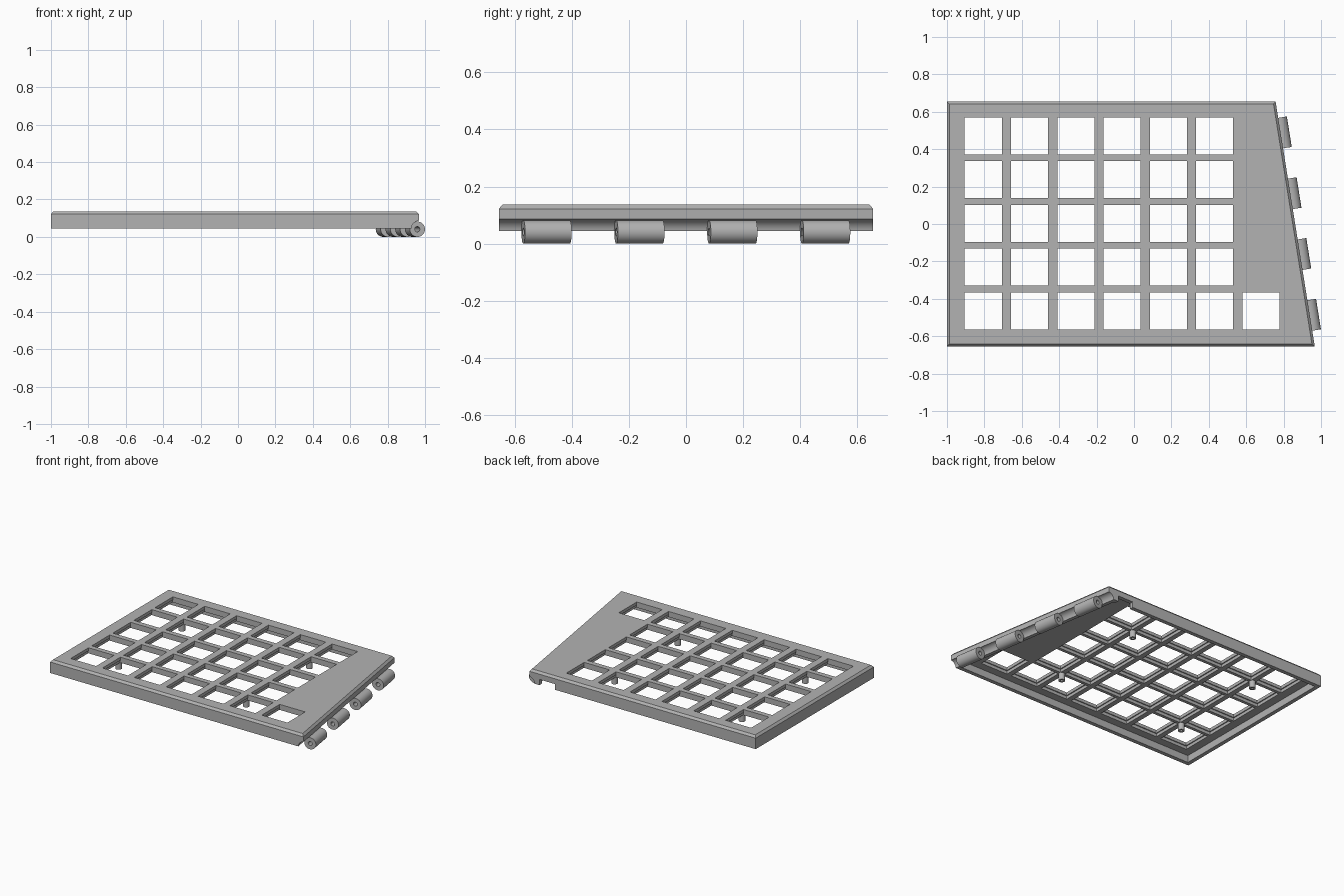
import bpy, bmesh, math
from mathutils import Matrix, Vector

if "Cube" in bpy.data.objects:
    bpy.data.objects.remove(bpy.data.objects["Cube"])

grey = bpy.data.materials.new("mid grey")
grey.use_nodes = True
grey.diffuse_color = (0.45, 0.45, 0.45, 1)
grey.node_tree.nodes["Principled BSDF"].inputs["Base Color"].default_value = grey.diffuse_color

# Main dimensions
BOTTOM, TOP, PLATE = 0.045, 0.137, 0.094
HALF_Y, SLOPE = 0.655, 0.16
LEAN = math.sqrt(1 + SLOPE ** 2)
HOLE, PITCH_X, PITCH_Y = 0.198, 0.2475, 0.234
AXIS_Z, BARREL = 0.041, 0.041


def edge_x(y):
    return 0.757 + (HALF_Y - y) * SLOPE


def outline(inset, right_inset):
    """Four corners of the case outline, moved inwards."""
    y = HALF_Y - inset
    x = -1 + inset
    r = right_inset * LEAN
    return [(x, -y), (edge_x(-y) - r, -y), (edge_x(y) - r, y), (x, y)]


def finish(name, bm):
    bmesh.ops.recalc_face_normals(bm, faces=bm.faces)
    mesh = bpy.data.meshes.new(name)
    bm.to_mesh(mesh)
    bm.free()
    mesh.materials.append(grey)
    obj = bpy.data.objects.new(name, mesh)
    bpy.context.collection.objects.link(obj)
    return obj


def stack(name, layers):
    """Solid through a list of (corners, z) loops."""
    bm = bmesh.new()
    loops = [[bm.verts.new((x, y, z)) for x, y in pts] for pts, z in layers]
    for a, b in zip(loops, loops[1:]):
        for i in range(len(a)):
            j = (i + 1) % len(a)
            bm.faces.new((a[i], a[j], b[j], b[i]))
    bm.faces.new(loops[0][::-1])
    bm.faces.new(loops[-1])
    return finish(name, bm)


def boxes(name, centres, size):
    bm = bmesh.new()
    for c in centres:
        bmesh.ops.create_cube(bm, size=1, matrix=Matrix.Translation(c) @ Matrix.Diagonal((*size, 1)))
    return finish(name, bm)


def cylinder(name, radius, length, matrix, sides=32):
    bm = bmesh.new()
    bmesh.ops.create_cone(bm, cap_ends=True, segments=sides, radius1=radius,
                          radius2=radius, depth=length, matrix=matrix)
    return finish(name, bm)


def select(obj):
    bpy.ops.object.select_all(action="DESELECT")
    obj.select_set(True)
    bpy.context.view_layer.objects.active = obj


def cut(obj, cutter):
    mod = obj.modifiers.new("cut", "BOOLEAN")
    mod.operation, mod.solver, mod.object = "DIFFERENCE", "EXACT", cutter
    select(obj)
    bpy.ops.object.modifier_apply(modifier=mod.name)
    bpy.data.objects.remove(cutter)


def smooth(obj):
    select(obj)
    bpy.ops.object.shade_smooth_by_angle(angle=math.radians(35))


# Hinge axis follows the slanted edge
lean = Matrix.Rotation(math.atan(SLOPE), 4, "Z")
along_y = Matrix.Rotation(math.pi / 2, 4, "X")


def hinge_matrix(y):
    return Matrix.Translation((edge_x(y) + 0.006, y, AXIS_Z)) @ lean @ along_y


# Case: chamfered slab hollowed from below
case = stack("key_plate_case", [(outline(0, 0), BOTTOM), (outline(0, 0), TOP - 0.015),
                                (outline(0.013, 0.013), TOP)])
cut(case, stack("cavity", [(outline(0.028, 0.065), 0), (outline(0.028, 0.065), PLATE)]))

# Key holes: five rows of six plus one extra, with a wider recess underneath
keys = [(c, r) for r in range(5) for c in range(6)] + [(6, 4)]
spots = [(-0.806 + c * PITCH_X, 0.471 - r * PITCH_Y) for c, r in keys]
recess = HOLE + 0.014
cut(case, boxes("recesses", [(x, y, 0.065) for x, y in spots], (recess, recess, 0.1)))
cut(case, boxes("key_holes", [(x, y, 0.1) for x, y in spots], (HOLE, HOLE, 0.2)))

# Hinge groove and the cable notch in the back wall
cut(case, cylinder("groove", BARREL + 0.005, 2, hinge_matrix(0), 48))
cut(case, boxes("notch", [(0.62, HALF_Y, 0.045)], (0.12, 0.1, 0.08)))
smooth(case)

# Hinge knuckles, each bored for a pin and tied to the case
for i in range(4):
    y = -0.488 + i * 0.325
    knuckle = cylinder(f"hinge_knuckle_{i + 1}", BARREL, 0.165, hinge_matrix(y))
    cut(knuckle, cylinder("bore", 0.014, 0.4, hinge_matrix(y), 24))
    smooth(knuckle)
    web = boxes(f"hinge_web_{i + 1}", [(-0.038, 0, 0.024)], (0.024, 0.164, 0.034))
    web.matrix_world = Matrix.Translation((edge_x(y) + 0.006, y, AXIS_Z)) @ lean

# Standoff posts under the rib crossings
for i, x in enumerate((-0.683, 0.307)):
    for j, y in enumerate((-0.348, 0.354)):
        post = cylinder(f"standoff_post_{2 * i + j + 1}", 0.021, 0.075,
                        Matrix.Translation((x, y, BOTTOM + 0.0375)), 24)
        cut(post, cylinder("screw_hole", 0.009, 0.08, Matrix.Translation((x, y, BOTTOM)), 16))
        smooth(post)
